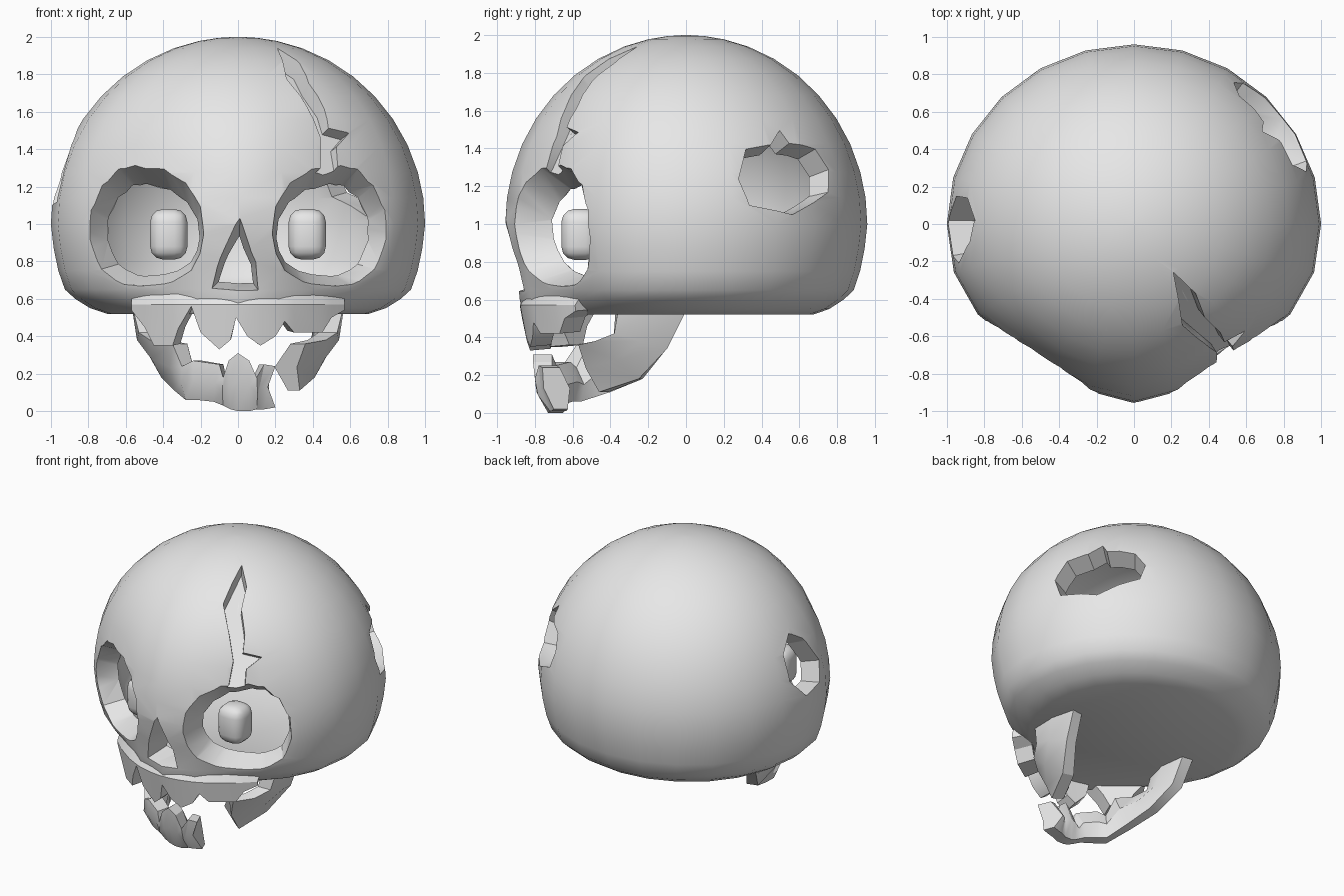
import bpy, bmesh
from math import sin, cos, pi, radians, sqrt
from mathutils import Vector

if "Cube" in bpy.data.objects:
    bpy.data.objects.remove(bpy.data.objects["Cube"], do_unlink=True)

bone = bpy.data.materials.new("bone_grey")
bone.use_nodes = True
bone.diffuse_color = (0.8, 0.8, 0.8, 1)
bone.node_tree.nodes["Principled BSDF"].inputs["Base Color"].default_value = (0.8, 0.8, 0.8, 1)
CENTRE = Vector((0, 0, 1))


def loft(name, rings):
    """Closed solid through rings of equal length, capped at both ends."""
    bm = bmesh.new()
    loops = [[bm.verts.new(p) for p in ring] for ring in rings]
    n = len(loops[0])
    for a, b in zip(loops, loops[1:]):
        for i in range(n):
            j = (i + 1) % n
            bm.faces.new((a[i], a[j], b[j], b[i]))
    bm.faces.new(loops[0][::-1])
    bm.faces.new(loops[-1])
    bmesh.ops.recalc_face_normals(bm, faces=bm.faces[:])
    mesh = bpy.data.meshes.new(name)
    bm.to_mesh(mesh)
    bm.free()
    obj = bpy.data.objects.new(name, mesh)
    bpy.context.collection.objects.link(obj)
    return obj


def finish(obj, angle):
    obj.data.materials.clear()
    obj.data.materials.append(bone)
    for other in bpy.context.selected_objects:
        other.select_set(False)
    obj.select_set(True)
    bpy.context.view_layer.objects.active = obj
    bpy.ops.object.shade_smooth_by_angle(angle=radians(angle))


def bake(obj):
    """Replace the mesh by its modified version."""
    bpy.context.view_layer.update()
    mesh = bpy.data.meshes.new_from_object(obj.evaluated_get(bpy.context.evaluated_depsgraph_get()))
    obj.modifiers.clear()
    obj.data = mesh


def carve(obj, cutter):
    mod = obj.modifiers.new("carve", "BOOLEAN")
    mod.operation, mod.solver, mod.object = "DIFFERENCE", "EXACT", cutter
    bake(obj)
    bpy.data.objects.remove(cutter, do_unlink=True)


# Cranium: round dome, wedge-shaped face, tucked-in base
LEVELS = [(0.52, 0.7, 0.86), (0.55, 0.79, 0.87), (0.6, 0.87, 0.88), (0.65, 0.925, 0.885),
          (0.75, 0.96, 0.905), (0.87, 0.985, 0.935)]
LEVELS += [(1 + sin(radians(t)), cos(radians(t)), 0.957 * cos(radians(t)))
           for t in (0, 8, 16, 25, 34, 43, 52, 61, 70, 78, 84, 89)]


def cranium_rings():
    rings = []
    for z, side, front in LEVELS:
        dip = 0.1 * min(1, max(0, (1.85 - z) / 0.7))
        ring = []
        for i in range(24):
            a = 2 * pi * i / 24
            s = sin(a)
            if s < 0:
                rad = side + (front - side) * abs(s) ** 3
                rad *= 1 - dip * 1.6 * s * s * sin(2 * a) ** 2
                ring.append(Vector((rad * cos(a), rad * s, z)))
            else:
                ring.append(Vector((side * cos(a), 0.96 * side * s, z)))
        rings.append(ring)
    return rings


skull = loft("skull", cranium_rings())
cavity = loft("cavity", [[Vector((p.x * 0.86, p.y * (0.8 if p.y < 0 else 0.86), 0.61 + (p.z - 0.52) * 0.85))
                          for p in ring] for ring in cranium_rings()])
carve(skull, cavity)


def taper_cutter(rim, inner):
    """Cutter running through a rim outline and a smaller inner outline."""
    return loft("cutter", [[a + (b - a) * t for a, b in zip(rim, inner)] for t in (-1.2, 1.6)])


# Eye sockets
SOCKET = [(0.56, 1.33), (0.4, 1.31), (0.28, 1.23), (0.2, 1.1), (0.18, 0.95), (0.2, 0.84), (0.25, 0.74),
          (0.36, 0.67), (0.5, 0.65), (0.64, 0.66), (0.76, 0.75), (0.81, 0.92), (0.8, 1.08), (0.74, 1.22), (0.65, 1.31)]
for side in (-1, 1):
    rim = [Vector((side * x, 0.63 * x - 1.04, z)) for x, z in SOCKET]
    inner = [Vector((side * (0.2 + (x - 0.18) * 0.73), 0.63 * x - 0.86, 0.72 + (z - 0.65) * 0.7))
             for x, z in SOCKET]
    carve(skull, taper_cutter(rim, inner))

# Nose opening
NOSE = [(0.01, 1.02), (-0.1, 0.82), (-0.155, 0.64), (0.12, 0.63), (0.1, 0.8)]
carve(skull, taper_cutter([Vector((x, -0.93, z)) for x, z in NOSE],
                          [Vector((x * 0.76, -0.75, 0.67 + (z - 0.63) * 0.68)) for x, z in NOSE]))


# Broken holes and forehead crack, cut towards the skull centre
def radial_cut(points, depth):
    carve(skull, loft("cutter", [[CENTRE + (p - CENTRE) * s for p in points] for s in (1.15, depth)]))


LEFT_HOLE = [(0.28, 1.24), (0.32, 1.4), (0.45, 1.42), (0.5, 1.5), (0.55, 1.43), (0.69, 1.4),
             (0.76, 1.29), (0.76, 1.17), (0.57, 1.05), (0.34, 1.1)]
RIGHT_HOLE = [(-0.21, 1.26), (-0.1, 1.45), (0.02, 1.52), (0.14, 1.42), (0.15, 1.24), (0.02, 1.1), (-0.17, 1.12)]
for side, outline in ((1, LEFT_HOLE), (-1, RIGHT_HOLE)):
    radial_cut([Vector((side * sqrt(1 - (y / 0.96) ** 2 - (z - 1) ** 2), y, z)) for y, z in outline], 0.75)

CRACK = [(0.21, 1.94), (0.33, 1.86), (0.38, 1.76), (0.47, 1.63), (0.5, 1.53), (0.61, 1.5), (0.55, 1.43),
         (0.57, 1.31), (0.55, 1.18), (0.6, 1.08), (0.5, 1.13), (0.42, 1.24), (0.47, 1.32), (0.46, 1.48),
         (0.38, 1.63), (0.26, 1.78)]
radial_cut([Vector((x, -0.955 * sqrt(1 - x * x - (z - 1) ** 2), z)) for x, z in CRACK], 0.9)
finish(skull, 35)

# Upper teeth: jagged strip along the front of the face
TEETH = [(-0.57, 0.54), (-0.5, 0.45), (-0.45, 0.35), (-0.35, 0.35), (-0.32, 0.44), (-0.25, 0.56), (-0.2, 0.42),
         (-0.1, 0.33), (-0.04, 0.38), (-0.01, 0.5), (0.05, 0.4), (0.12, 0.35), (0.2, 0.4), (0.25, 0.48),
         (0.3, 0.42), (0.45, 0.42), (0.5, 0.5), (0.57, 0.54)]
strip = []
for x, z in TEETH:
    y = 0.9 * x * x
    low = y - 0.88 + (0.56 - z) * 0.2
    strip.append([(x, y - 0.835, 0.64), (x, y - 0.88, 0.57), (x, low, z),
                  (x * 0.88, low + 0.11, z + 0.01), (x * 0.88, y - 0.76, 0.62)])
finish(loft("upper_teeth", strip), 30)


# Lower jaw: stations of (lower point, upper point, jag of the middle)
def jaw(name, stations, side):
    rings = []
    for low, top, jag in stations:
        low, top = Vector(low), Vector(top)
        mid = (low + top) / 2
        out = Vector((mid.x, mid.y + 0.25, 0)).normalized()
        mid += out * 0.025 + Vector((jag, 0, 0))
        ring = [low, mid, top, top - out * 0.1, mid - out * 0.15, low - out * 0.08]
        rings.append([(side * p.x, p.y, p.z) for p in ring])
    finish(loft(name, rings), 30)


ARM = [((0.52, 0, 0.54), (0.56, -0.36, 0.54), 0), ((0.5, -0.1, 0.34), (0.53, -0.38, 0.42), 0),
       ((0.41, -0.25, 0.18), (0.47, -0.48, 0.38), 0)]
CHIN = [((0.34, -0.45, 0.11), (0.35, -0.58, 0.36), 0), ((0.28, -0.62, 0.06), (0.3, -0.66, 0.24), 0),
        ((0.22, -0.67, 0.06), (0.24, -0.7, 0.27), 0), ((0.13, -0.71, 0.05), (0.1, -0.79, 0.25), 0),
        ((0.08, -0.73, 0.03), (0.08, -0.8, 0.18), 0), ((0.04, -0.73, 0.01), (0.05, -0.81, 0.27), 0),
        ((0, -0.73, 0), (0, -0.81, 0.31), 0), ((-0.06, -0.73, 0), (-0.06, -0.81, 0.27), 0),
        ((-0.1, -0.72, 0.01), (-0.1, -0.8, 0.18), 0), ((-0.14, -0.71, 0.01), (-0.14, -0.78, 0.25), 0.03),
        ((-0.2, -0.7, 0.02), (-0.2, -0.76, 0.24), 0.05)]
jaw("jaw_right", ARM + CHIN, -1)
jaw("jaw_left_fragment", ARM + [((0.33, -0.46, 0.11), (0.36, -0.57, 0.36), -0.05)], 1)

# Eyes: rounded blocks floating inside the sockets
for side, label in ((-1, "right"), (1, "left")):
    x, y, z = side * 0.37, -0.56, 0.945
    eye = loft("eye_" + label, [[(x + i * 0.1, y + j * 0.1, z + k * 0.135)
                                 for i, j in ((-1, -1), (1, -1), (1, 1), (-1, 1))] for k in (-1, 1)])
    bevel = eye.modifiers.new("round", "BEVEL")
    bevel.width, bevel.segments = 0.07, 3
    bake(eye)
    finish(eye, 40)
